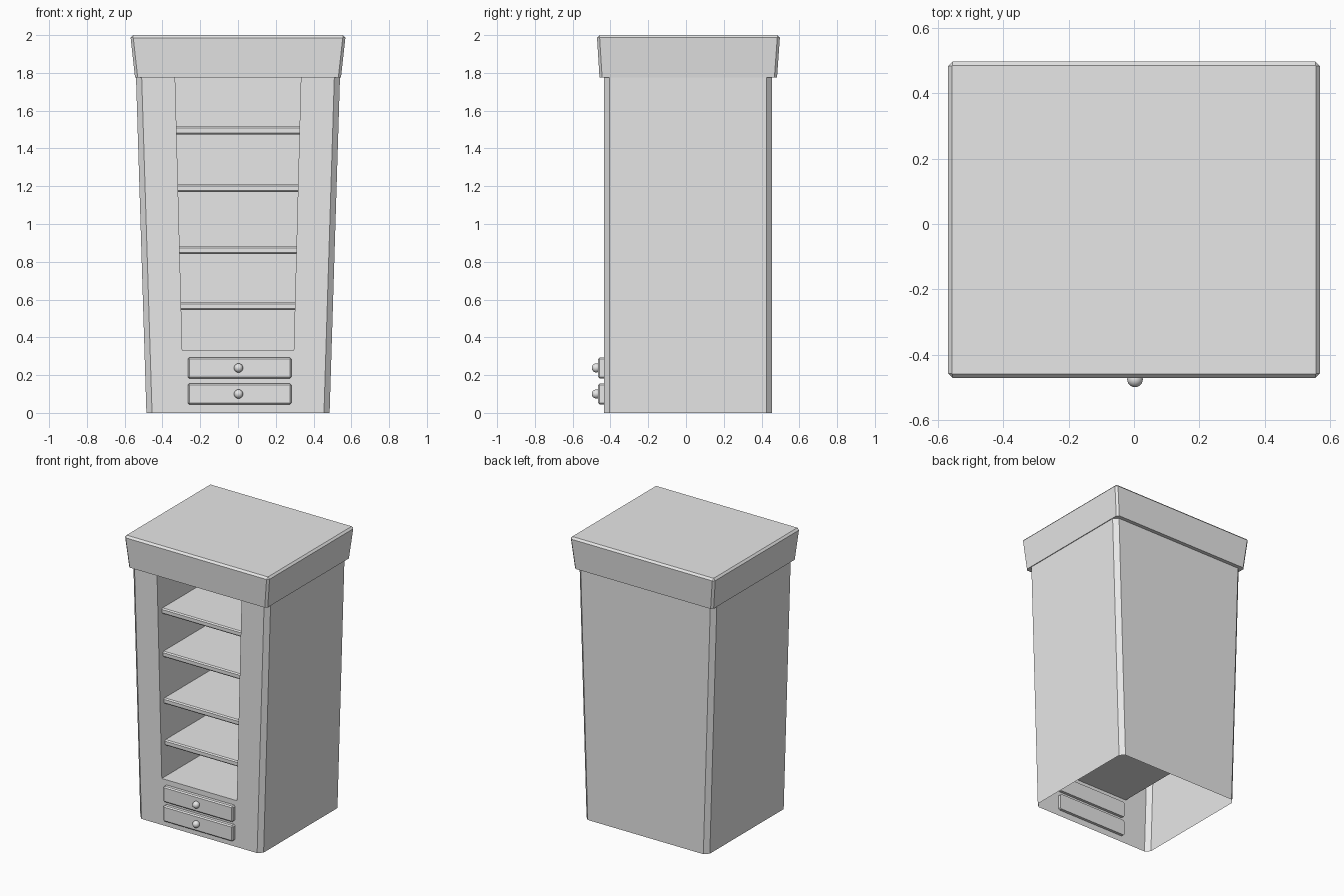
import bpy, bmesh

cube = bpy.data.objects.get("Cube")
if cube:
    bpy.data.objects.remove(cube, do_unlink=True)

grey = bpy.data.materials.new("plain_grey")
grey.use_nodes = True
grey.diffuse_color = (0.8, 0.8, 0.8, 1)
grey.node_tree.nodes["Principled BSDF"].inputs["Base Color"].default_value = (0.8, 0.8, 0.8, 1)

FRONT, BACK, TOP = -0.435, 0.455, 1.78   # cabinet shell
FLOOR, NICHE_BACK = 0.33, 0.42           # shelf opening


def finish(bm, name):
    bmesh.ops.recalc_face_normals(bm, faces=bm.faces)
    mesh = bpy.data.meshes.new(name)
    bm.to_mesh(mesh)
    bm.free()
    mesh.materials.append(grey)
    ob = bpy.data.objects.new(name, mesh)
    bpy.context.collection.objects.link(ob)
    return ob


def niche_half(z):
    return 0.295 + 0.038 * (z - FLOOR) / (TOP - FLOOR)


def frustum(bm, low, high):
    """Six-sided block between two (half_width, y0, y1, z) rectangles."""
    rings = [[bm.verts.new((x, y, z)) for x, y in ((-w, a), (w, a), (w, b), (-w, b))]
             for w, a, b, z in (low, high)]
    bm.faces.new(rings[0])
    bm.faces.new(rings[1])
    for i in range(4):
        j = (i + 1) % 4
        bm.faces.new((rings[0][i], rings[0][j], rings[1][j], rings[1][i]))


def bevelled_block(name, low, high, width, pick, shift=0):
    bm = bmesh.new()
    frustum(bm, low, high)
    edges = [e for e in bm.edges if pick(*[v.co for v in e.verts])]
    bmesh.ops.bevel(bm, geom=edges, offset=width, segments=1, affect='EDGES')
    ob = finish(bm, name)
    ob.location.x = shift
    return ob


# Flared shell with chamfered corners, open below, and a recessed niche
bm = bmesh.new()
c = 0.03


def shell_ring(w, z):
    pts = ((-w + c, FRONT), (-w, FRONT + c), (-w, BACK - c), (-w + c, BACK),
           (w - c, BACK), (w, BACK - c), (w, FRONT + c), (w - c, FRONT))
    return [bm.verts.new((x, y, z)) for x, y in pts]


low, high = shell_ring(0.485, 0), shell_ring(0.54, TOP)
for i in range(7):
    bm.faces.new((low[i], low[i + 1], high[i + 1], high[i]))


def niche_ring(y):
    a, b = niche_half(FLOOR), niche_half(TOP)
    return [bm.verts.new((x, y, z)) for x, z in ((-b, TOP), (-a, FLOOR), (a, FLOOR), (b, TOP))]


near, far = niche_ring(FRONT), niche_ring(NICHE_BACK)
bm.faces.new((low[0], near[1], near[0], high[0]))
bm.faces.new((low[7], near[2], near[3], high[7]))
bm.faces.new((low[0], low[7], near[2], near[1]))
for i in range(3):
    bm.faces.new((near[i], near[i + 1], far[i + 1], far[i]))
bm.faces.new(far)
finish(bm, "cabinet_body")

# Overhanging lid, bevelled everywhere except its lower rim
bevelled_block("lid", (0.545, -0.458, 0.482, 1.775), (0.57, -0.472, 0.498, 2.0), 0.014,
               lambda a, b: max(a.z, b.z) > 1.9)

# Shelves with a bevelled front edge
for n, z in enumerate((0.585, 0.88, 1.21, 1.515)):
    bevelled_block(f"shelf_{n + 1}",
                   (niche_half(z - 0.04), -0.39, NICHE_BACK, z - 0.04),
                   (niche_half(z), -0.39, NICHE_BACK, z), 0.008,
                   lambda a, b: a.y < -0.3 and b.y < -0.3 and abs(a.z - b.z) < 0.01)

# Drawers and round knobs
for n, z in enumerate((0.1, 0.238)):
    bevelled_block(f"drawer_{n + 1}",
                   (0.274, -0.465, -0.415, z - 0.056), (0.274, -0.465, -0.415, z + 0.056), 0.008,
                   lambda a, b: min(a.y, b.y) < -0.45, shift=0.008)
    bm = bmesh.new()
    bmesh.ops.create_uvsphere(bm, u_segments=24, v_segments=12, radius=0.024)
    for face in bm.faces:
        face.smooth = True
    knob = finish(bm, f"knob_{n + 1}")
    knob.location = (0.003, -0.475, z)
